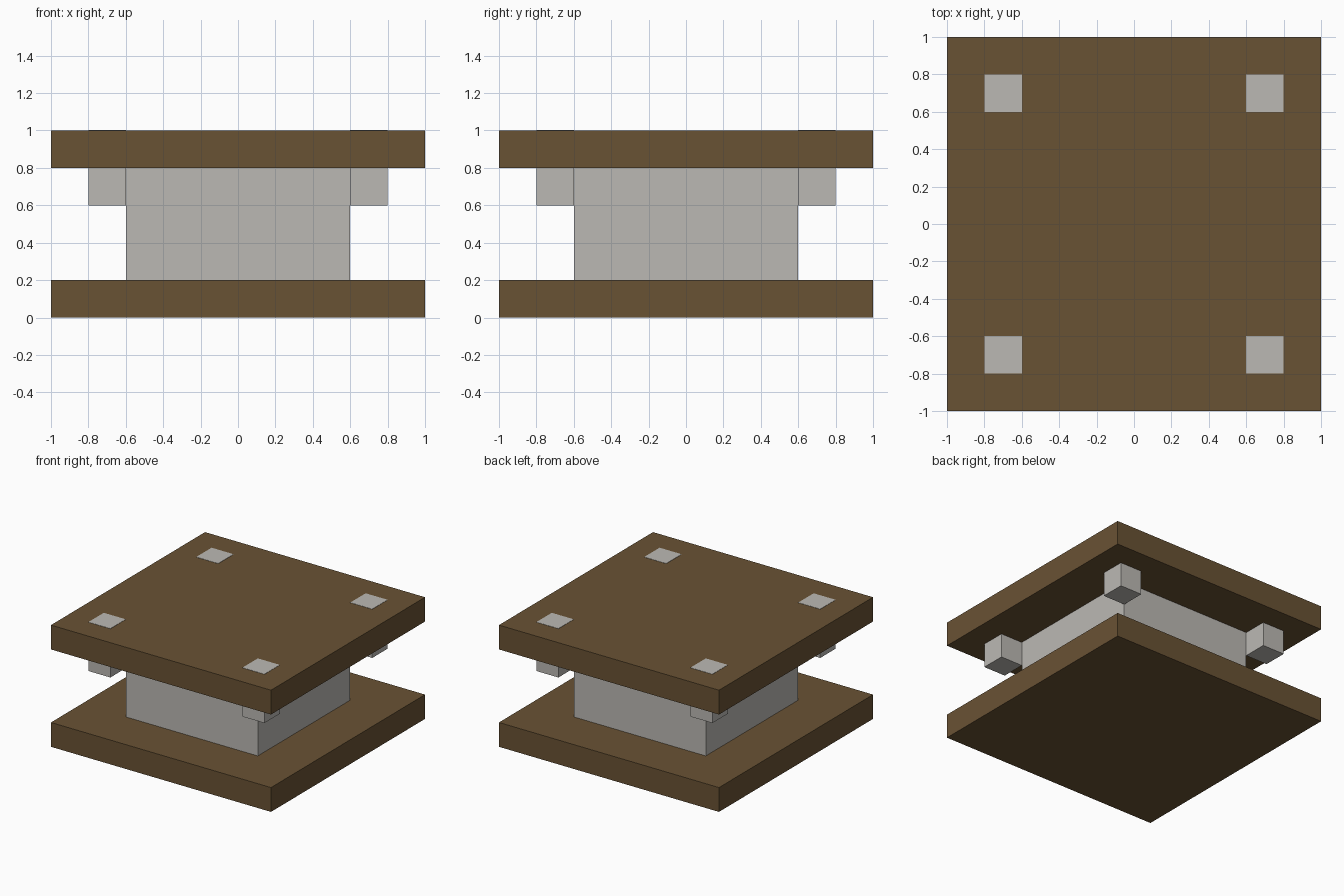
import bpy
import bmesh
from mathutils import Matrix, Vector

if "Cube" in bpy.data.objects:
    bpy.data.objects.remove(bpy.data.objects["Cube"], do_unlink=True)


def make_material(name, color):
    mat = bpy.data.materials.new(name)
    mat.use_nodes = True
    mat.diffuse_color = color
    shader = next(n for n in mat.node_tree.nodes if n.type == "BSDF_PRINCIPLED")
    shader.inputs["Base Color"].default_value = color
    return mat


def make_box(name, x, y, width, bottom, top, mat):
    """Square block centred on (x, y), spanning bottom to top."""
    bm = bmesh.new()
    size = Vector((width, width, top - bottom))
    bmesh.ops.create_cube(bm, size=1, matrix=Matrix.Diagonal(size).to_4x4())
    mesh = bpy.data.meshes.new(name)
    bm.to_mesh(mesh)
    bm.free()
    mesh.materials.append(mat)
    obj = bpy.data.objects.new(name, mesh)
    obj.location = (x, y, (bottom + top) / 2)
    bpy.context.collection.objects.link(obj)
    return obj


wood = make_material("brown wood", (0.141, 0.084, 0.034, 1))
stone = make_material("pale grey stone", (0.50, 0.485, 0.455, 1))

# Two wooden slabs around a stone core
make_box("bottom_slab", 0, 0, 2.0, 0.0, 0.2, wood)
make_box("core_block", 0, 0, 1.2, 0.2, 0.8, stone)
make_box("top_slab", 0, 0, 2.0, 0.8, 1.0, wood)

# Corner pegs pass through the top slab, a hair proud of its surface
for side_y, y in (("front", -0.7), ("back", 0.7)):
    for side_x, x in (("right", -0.7), ("left", 0.7)):
        make_box(f"{side_y}_{side_x}_peg", x, y, 0.2, 0.6, 1.002, stone)
